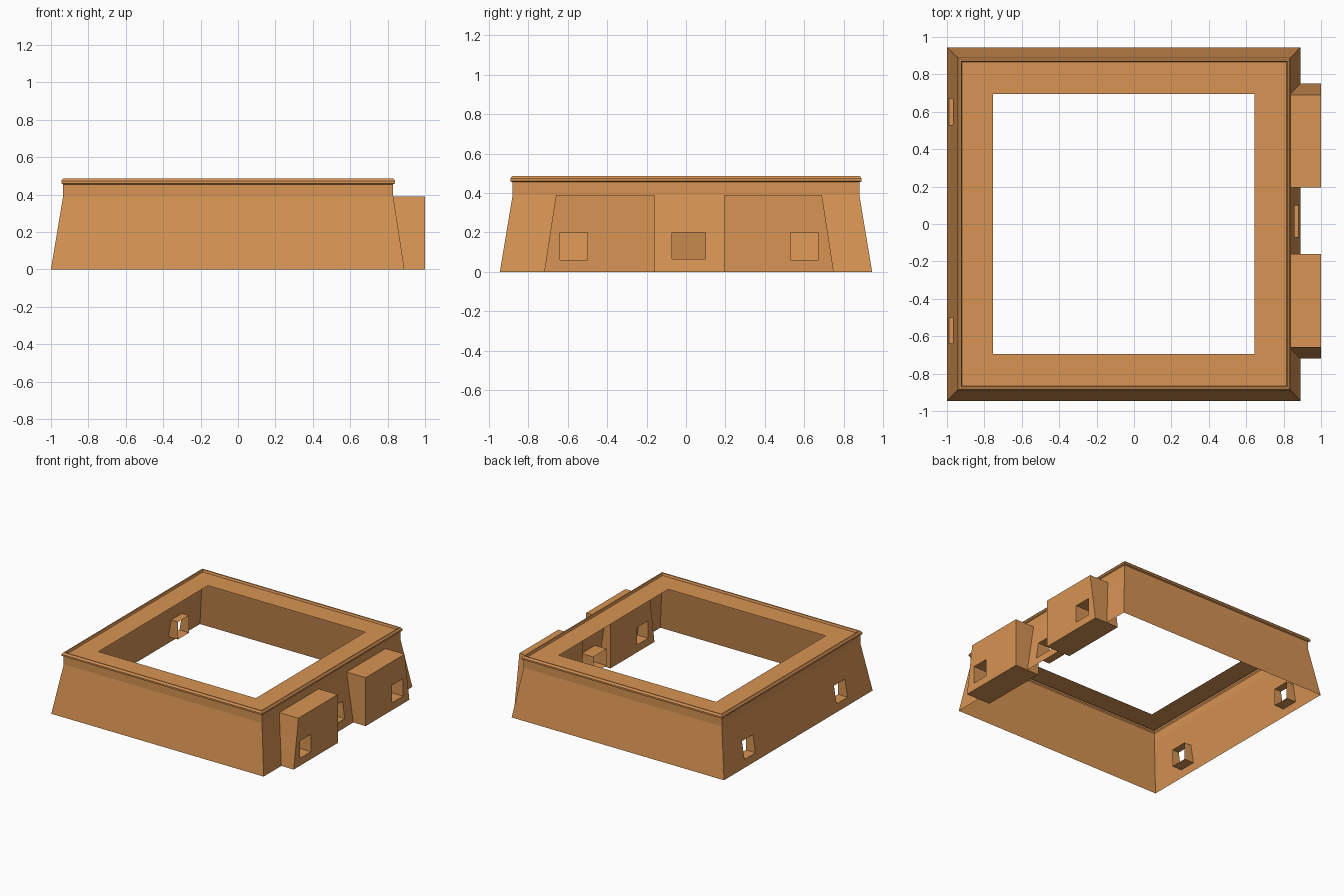
import bpy
import bmesh
from mathutils import Vector

cube = bpy.data.objects.get("Cube")
if cube:
    bpy.data.objects.remove(cube)

# Single clay colour
CLAY = (0.68, 0.295, 0.087, 1.0)
clay = bpy.data.materials.new("clay_orange")
clay.use_nodes = True
clay.diffuse_color = CLAY
clay.node_tree.nodes["Principled BSDF"].inputs["Base Color"].default_value = CLAY

SLOPE_TOP = 0.39


def finish(bm, name):
    bm.normal_update()
    mesh = bpy.data.meshes.new(name)
    bm.to_mesh(mesh)
    bm.free()
    mesh.materials.append(clay)
    obj = bpy.data.objects.new(name, mesh)
    bpy.context.collection.objects.link(obj)
    return obj


def bridge(bm, lower, upper):
    """Quads between two vertex loops of equal length."""
    n = len(lower)
    for i in range(n):
        j = (i + 1) % n
        bm.faces.new((lower[i], lower[j], upper[j], upper[i]))


def cut_window(bm, side, y0, y1, z0, z1):
    """Open a rectangular hole in the lower faces that look along side * x."""
    def wall_faces():
        bm.normal_update()
        return [f for f in bm.faces if f.normal.x * side > 0.9
                and f.calc_center_median().z < SLOPE_TOP]

    for axis, values in (("y", (y0, y1)), ("z", (z0, z1))):
        for v in values:
            faces = wall_faces()
            geom = set(faces)
            for f in faces:
                geom.update(f.edges)
                geom.update(f.verts)
            normal = Vector((0, 1, 0)) if axis == "y" else Vector((0, 0, 1))
            bmesh.ops.bisect_plane(bm, geom=list(geom), dist=1e-5,
                                   plane_co=normal * v, plane_no=normal)
    hole = []
    for f in wall_faces():
        c = f.calc_center_median()
        if y0 < c.y < y1 and z0 < c.z < z1:
            hole.append(f)
    bmesh.ops.delete(bm, geom=hole, context="FACES")


def tunnel(name, x_outer, x_inner, y0, y1, z0, z1):
    """Open square tube whose outer end follows the wall slope."""
    bm = bmesh.new()
    corners = ((y0, z0), (y1, z0), (y1, z1), (y0, z1))
    outer = [bm.verts.new((x_outer(z), y, z)) for y, z in corners]
    inner = [bm.verts.new((x_inner, y, z)) for y, z in corners]
    bridge(bm, outer, inner)
    finish(bm, name)


def left_wall_x(z):
    return 0.89 - 0.06 * z / SLOPE_TOP


def right_wall_x(z):
    return -1.0 + 0.065 * z / SLOPE_TOP


# Window openings: y and z limits
outer_windows = ((-0.64, -0.5, 0.06, 0.2), (0.53, 0.67, 0.06, 0.2))
middle_window = (-0.07, 0.1, 0.065, 0.2)

# Perimeter wall, cornice lip and roof ledge as stacked rectangular rings
rings = (  # x min, x max, y half, z
    (-1.0, 0.89, 0.945, 0.0),
    (-0.935, 0.83, 0.88, SLOPE_TOP),
    (-0.935, 0.83, 0.88, 0.455),
    (-0.945, 0.84, 0.892, 0.46),
    (-0.945, 0.84, 0.892, 0.473),
    (-0.935, 0.83, 0.882, 0.487),
    (-0.925, 0.82, 0.872, 0.487),
    (-0.92, 0.815, 0.867, 0.47),
    (-0.755, 0.645, 0.695, 0.47),
)
bm = bmesh.new()
loops = []
for x0, x1, y, z in rings:
    loops.append([bm.verts.new(p) for p in
                  ((x0, -y, z), (x1, -y, z), (x1, y, z), (x0, y, z))])
for lower, upper in zip(loops, loops[1:]):
    bridge(bm, lower, upper)
for window in outer_windows:
    cut_window(bm, -1, *window)
cut_window(bm, 1, *middle_window)
finish(bm, "perimeter_wall")

# Window tunnels through the perimeter wall
for label, window in zip(("front", "back"), outer_windows):
    tunnel("right_window_tunnel_" + label, right_wall_x, -0.905, *window)
tunnel("left_window_tunnel", left_wall_x, 0.755, *middle_window)

# Gate blocks: sloped on the far side, upright beside the entrance
BLOCK_IN, BLOCK_OUT = 0.785, 1.0
blocks = (
    ("front", -0.72, -0.66, -0.16),
    ("back", 0.75, 0.69, 0.195),
)
for (label, y_base, y_top, y_gate), window in zip(blocks, outer_windows):
    bm = bmesh.new()
    section = ((y_base, 0), (y_gate, 0), (y_gate, SLOPE_TOP), (y_top, SLOPE_TOP))
    inner = [bm.verts.new((BLOCK_IN, y, z)) for y, z in section]
    outer = [bm.verts.new((BLOCK_OUT, y, z)) for y, z in section]
    bridge(bm, inner, outer)
    bm.faces.new(inner)
    bm.faces.new(outer)
    bmesh.ops.recalc_face_normals(bm, faces=bm.faces[:])
    for side in (-1, 1):
        cut_window(bm, side, *window)
    finish(bm, "gate_block_" + label)
    tunnel("gate_window_tunnel_" + label, lambda z: BLOCK_OUT, BLOCK_IN, *window)
